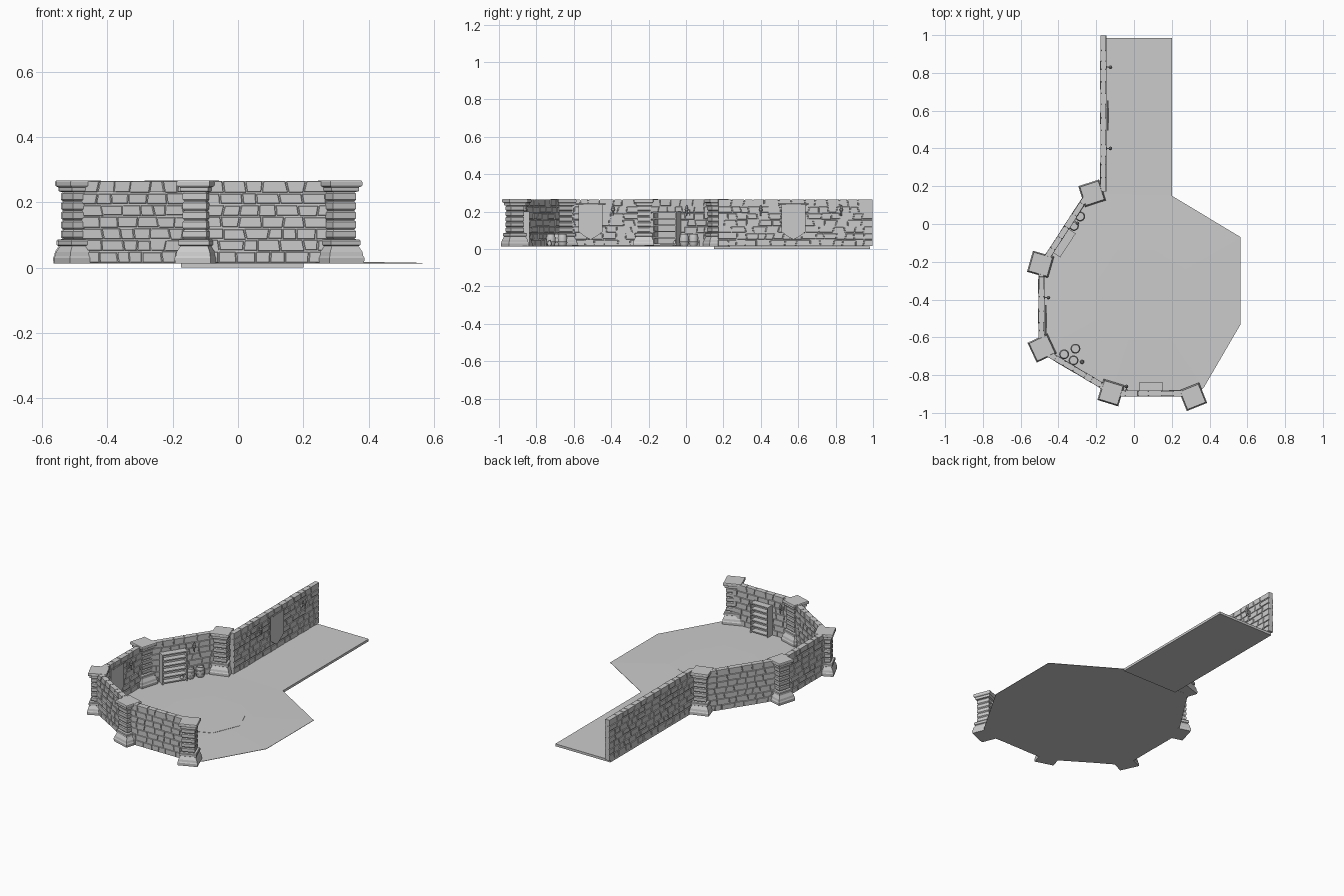
import bpy, bmesh, math, random
from mathutils import Matrix, Vector

if "Cube" in bpy.data.objects:
    bpy.data.objects.remove(bpy.data.objects["Cube"])

random.seed(4)
grey = bpy.data.materials.new("stone_grey")
grey.diffuse_color = (0.6, 0.6, 0.6, 1)
grey.use_nodes = True
grey.node_tree.nodes["Principled BSDF"].inputs["Base Color"].default_value = grey.diffuse_color


def finish(bm, name, smooth=False):
    bmesh.ops.recalc_face_normals(bm, faces=bm.faces)
    me = bpy.data.meshes.new(name)
    bm.to_mesh(me)
    bm.free()
    ob = bpy.data.objects.new(name, me)
    bpy.context.collection.objects.link(ob)
    me.materials.append(grey)
    if smooth:
        bpy.ops.object.select_all(action='DESELECT')
        ob.select_set(True)
        bpy.context.view_layer.objects.active = ob
        bpy.ops.object.shade_smooth_by_angle(angle=math.radians(40))
    return ob


def loft(bm, rings, mat=Matrix()):
    """Skin a list of equal-length point rings and cap both ends."""
    vs = [[bm.verts.new(mat @ Vector(p)) for p in r] for r in rings]
    n = len(vs[0])
    for a, b in zip(vs, vs[1:]):
        for i in range(n):
            bm.faces.new((a[i], a[(i + 1) % n], b[(i + 1) % n], b[i]))
    bm.faces.new(vs[0][::-1])
    bm.faces.new(vs[-1])


def lathe(bm, profile, n, mat, turn=0):
    loft(bm, [[(r * math.cos(turn + math.tau * i / n), r * math.sin(turn + math.tau * i / n), z)
               for i in range(n)] for r, z in profile], mat)


def box(bm, x0, x1, y0, y1, z0, z1, mat=Matrix()):
    loft(bm, [[(x0, y0, z), (x1, y0, z), (x1, y1, z), (x0, y1, z)] for z in (z0, z1)], mat)


def frame(p, q):
    """Wall frame: x along the wall, y towards the inside."""
    a = math.atan2(q[1] - p[1], q[0] - p[0])
    return Matrix.Translation((p[0], p[1], 0)) @ Matrix.Rotation(a, 4, 'Z')


Z0, Z1, ROWS, HALF = 0.015, 0.265, 7, 0.017


# Wall: recessed mortar core with uneven through-stones in courses
def wall(name, p, q):
    m = frame(p, q)
    length = math.dist(p, q)
    bm = bmesh.new()
    box(bm, 0.002, length - 0.002, -HALF + 0.006, HALF - 0.006, Z0, Z1 - 0.002, m)
    h = (Z1 - Z0) / ROWS
    g = 0.0018
    for r in range(ROWS):
        za, zb = Z0 + r * h, Z0 + (r + 1) * h
        x, lean = 0.0, 0.0
        while x < length - 1e-6:
            e = x + random.uniform(0.04, 0.08)
            if length - e < 0.035:
                e = length
            nl = 0 if e == length else random.uniform(-0.004, 0.004)
            lo = za + (random.uniform(0, 0.003) if r else 0)
            hi = zb - (random.uniform(0.002, 0.005) if r < ROWS - 1 else 0)
            d = HALF - random.uniform(0, 0.003)

            def ring(y, s):
                return [(x - lean + g + s, y, lo + s), (e - nl - g - s, y, lo + s),
                        (e + nl - g - s, y, hi - s), (x + lean + g + s, y, hi - s)]
            loft(bm, [ring(-d, 0.0015), ring(-d + 0.003, 0), ring(d - 0.003, 0), ring(d, 0.0015)], m)
            x, lean = e, nl
    finish(bm, name)
    return m


# Pillar: flared plinth, stacked shaft blocks, two-step cap
def pillar(name, x, y, deg):
    prof = [(0.057, 0.013), (0.058, 0.03), (0.055, 0.036), (0.053, 0.048), (0.046, 0.062),
            (0.044, 0.066), (0.049, 0.069), (0.049, 0.082), (0.046, 0.086), (0.036, 0.087)]
    for i in range(5):
        z = 0.088 + i * 0.0288
        prof += [(0.034, z), (0.038, z + 0.005), (0.038, z + 0.023), (0.034, z + 0.028)]
    prof += [(0.043, 0.233), (0.045, 0.236), (0.045, 0.246), (0.051, 0.249), (0.053, 0.252),
             (0.053, 0.262), (0.051, 0.266)]
    bm = bmesh.new()
    m = Matrix.Translation((x, y, 0)) @ Matrix.Rotation(math.radians(deg), 4, 'Z')
    lathe(bm, [(r * math.sqrt(2), z) for r, z in prof], 4, m, math.pi / 4)
    finish(bm, name)


# Wall torch: back plate, arm, tapered cup and flame
def torch(name, m, t, z=0.2):
    bm = bmesh.new()
    box(bm, t - 0.007, t + 0.007, HALF - 0.004, HALF + 0.003, z - 0.022, z + 0.012, m)
    box(bm, t - 0.003, t + 0.003, HALF, HALF + 0.022, z - 0.01, z - 0.004, m)
    lathe(bm, [(0.003, -0.025), (0.005, 0), (0.010, 0.008), (0.010, 0.013), (0.007, 0.014),
               (0.008, 0.02), (0.002, 0.036)], 8, m @ Matrix.Translation((t, HALF + 0.02, z)))
    finish(bm, name)


# Banner: pointed cloth hung from a rod with a rounded top fold
def banner(name, m, t):
    bm = bmesh.new()
    out = [(-0.064, 0.238), (-0.064, 0.092), (-0.03, 0.066), (0, 0.05),
           (0.03, 0.066), (0.064, 0.092), (0.064, 0.238)]
    y = HALF + 0.004
    loft(bm, [[(t + x, yy, z) for x, z in out] for yy in (y, y + 0.005)], m)
    fold = [(0.04 * math.cos(a), 0.238 - 0.018 * math.sin(a))
            for a in [math.pi * i / 8 for i in range(9)]]
    loft(bm, [[(t + x, yy, z) for x, z in fold] for yy in (y + 0.004, y + 0.009)], m)
    rod = m @ Matrix.Translation((t, y + 0.003, 0.238)) @ Matrix.Rotation(math.pi / 2, 4, 'Y')
    lathe(bm, [(0.004, -0.08), (0.004, 0.08)], 8, rod)
    finish(bm, name)


# Shelf: open case with sides, back and boards
def shelf(name, m, t, w=0.12, d=0.045, top=0.2):
    bm = bmesh.new()
    a, b, y = t - w / 2, t + w / 2, HALF - 0.002
    box(bm, a, a + 0.006, y, y + d, 0.016, top, m)
    box(bm, b - 0.006, b, y, y + d, 0.016, top, m)
    box(bm, a + 0.006, b - 0.006, y, y + 0.006, 0.018, top - 0.002, m)
    for i in range(6):
        z = 0.022 + i * (top - 0.03) / 5
        box(bm, a + 0.005, b - 0.005, y + 0.005, y + d - 0.002, z, z + 0.007, m)
    finish(bm, name)


# Barrel: bulged staves with hoops and a sunken lid
def barrel(name, x, y):
    bm = bmesh.new()
    lathe(bm, [(0.019, 0.016), (0.022, 0.02), (0.024, 0.032), (0.0265, 0.033), (0.0265, 0.038),
               (0.025, 0.039), (0.0255, 0.047), (0.025, 0.055), (0.0265, 0.056), (0.0265, 0.061),
               (0.024, 0.062), (0.021, 0.079), (0.018, 0.079), (0.018, 0.074)],
          14, Matrix.Translation((x, y, 0)))
    finish(bm, name, True)


# Jug: small pot with neck
def jug(name, x, y):
    bm = bmesh.new()
    lathe(bm, [(0.007, 0.016), (0.011, 0.024), (0.011, 0.032), (0.005, 0.042), (0.006, 0.048)],
          10, Matrix.Translation((x, y, 0)))
    finish(bm, name, True)


# Room floor, slightly raised towards the middle
rim = [(0.20, 0.15), (-0.24, 0.16), (-0.49, -0.21), (-0.49, -0.67), (-0.12, -0.905),
       (0.33, -0.905), (0.37, -0.865), (0.565, -0.53), (0.565, -0.07)]
c = Vector((0.04, -0.375))
bm = bmesh.new()
mid = [tuple(c + (Vector(p) - c) * 0.45) for p in rim]
loft(bm, [[(x, y, 0.0125) for x, y in rim], [(x, y, 0.0145) for x, y in rim],
          [(x, y, 0.019) for x, y in mid]])
finish(bm, "room_floor")

# Octagonal centre slab
bm = bmesh.new()
lathe(bm, [(0.235, 0.0135), (0.235, 0.0205)], 8, Matrix.Translation((c.x, c.y, 0)))
finish(bm, "centre_slab")

# Corridor floor
bm = bmesh.new()
box(bm, -0.175, 0.20, 0.15, 0.985, 0, 0.0145)
finish(bm, "corridor_floor")

# Walls
corridor = wall("corridor_wall", (-0.162, 1.0), (-0.162, 0.17))
back = wall("back_left_wall", (-0.235, 0.17), (-0.475, -0.20))
left = wall("left_wall", (-0.49, -0.20), (-0.49, -0.66))
corner = wall("front_left_wall", (-0.475, -0.675), (-0.12, -0.885))
front = wall("front_wall", (-0.12, -0.897), (0.31, -0.897))

# Pillars at the corners
for i, (x, y, a) in enumerate([(-0.222, 0.163, 18), (-0.495, -0.213, -16), (-0.487, -0.657, 25),
                               (-0.122, -0.893, -17), (0.312, -0.915, 22)]):
    pillar(f"pillar_{i + 1}", x, y, a)

# Fittings on the walls
for i, (m, t) in enumerate([(corridor, 0.17), (corridor, 0.60), (back, 0.175), (left, 0.19), (front, 0.08)]):
    torch(f"torch_{i + 1}", m, t)
banner("corridor_banner", corridor, 0.425)
banner("room_banner", left, 0.31)
shelf("back_shelf", back, 0.30, 0.15)
shelf("front_shelf", front, 0.21)

# Loose goods on the floor
for i, (x, y) in enumerate([(-0.285, 0.04), (-0.318, -0.01), (-0.31, -0.66), (-0.37, -0.69), (-0.32, -0.722)]):
    barrel(f"barrel_{i + 1}", x, y)
for i, (x, y) in enumerate([(-0.34, -0.06), (-0.275, -0.73)]):
    jug(f"jug_{i + 1}", x, y)
